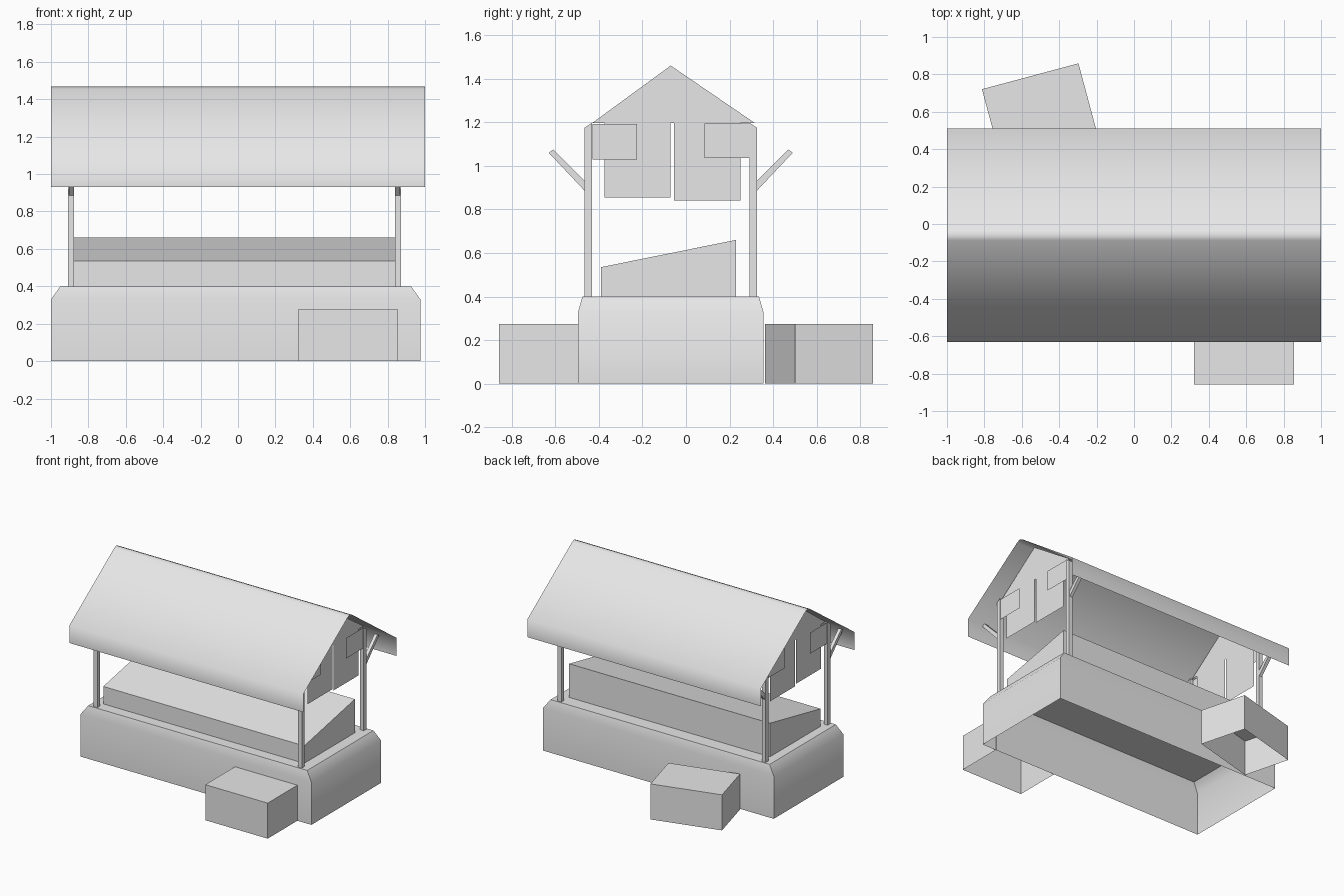
import bpy
import bmesh
from math import radians
from mathutils import Matrix

if "Cube" in bpy.data.objects:
    bpy.data.objects.remove(bpy.data.objects["Cube"], do_unlink=True)

GREY = (0.8, 0.8, 0.8, 1.0)
mat = bpy.data.materials.new("plain_grey")
mat.use_nodes = True
mat.diffuse_color = GREY
mat.node_tree.nodes["Principled BSDF"].inputs["Base Color"].default_value = GREY


def finish(name, bm, smooth=None):
    mesh = bpy.data.meshes.new(name)
    bm.to_mesh(mesh)
    bm.free()
    mesh.materials.append(mat)
    obj = bpy.data.objects.new(name, mesh)
    bpy.context.collection.objects.link(obj)
    if smooth:
        bpy.ops.object.select_all(action="DESELECT")
        obj.select_set(True)
        bpy.context.view_layer.objects.active = obj
        bpy.ops.object.shade_smooth_by_angle(angle=radians(smooth))
    return obj


def prism(name, profile, x0, x1):
    """Solid with a (y, z) profile running along x."""
    bm = bmesh.new()
    a, b = [[bm.verts.new((x, y, z)) for y, z in profile] for x in (x0, x1)]
    bm.faces.new(a)
    bm.faces.new(b)
    for i in range(len(a)):
        j = (i + 1) % len(a)
        bm.faces.new((a[i], a[j], b[j], b[i]))
    bmesh.ops.recalc_face_normals(bm, faces=bm.faces)
    return finish(name, bm)


def shell(name, rings, smooth=None, matrix=None):
    """Open-bottomed box lofted through (x0, x1, y0, y1, z) rings."""
    bm = bmesh.new()
    loops = [[bm.verts.new(p) for p in
              ((x0, y0, z), (x1, y0, z), (x1, y1, z), (x0, y1, z))]
             for x0, x1, y0, y1, z in rings]
    for lo, hi in zip(loops, loops[1:]):
        for i in range(4):
            j = (i + 1) % 4
            bm.faces.new((lo[i], lo[j], hi[j], hi[i]))
    bm.faces.new(loops[-1])
    if matrix:
        bm.transform(matrix)
    return finish(name, bm, smooth)


def sheet(name, profile, x, side):
    """Flat panel across x, facing outward."""
    bm = bmesh.new()
    face = bm.faces.new([bm.verts.new((x, y, z)) for y, z in profile])
    face.normal_update()
    if face.normal.x * side < 0:
        face.normal_flip()
    return finish(name, bm)


def rect(y0, y1, z0, z1):
    return [(y0, z0), (y1, z0), (y1, z1), (y0, z1)]


# Base with sloped shoulders
shell("base", [(-1, 0.975, -0.495, 0.355, 0), (-1, 0.975, -0.495, 0.355, 0.33),
               (-0.95, 0.925, -0.475, 0.335, 0.4)], smooth=40)

# Slanted counter
prism("counter", [(-0.39, 0.4), (0.23, 0.4), (0.23, 0.66), (-0.39, 0.535)], -0.88, 0.84)

# Crates, one straight in front and one turned at the back
half = (-0.267, 0.267, -0.185, 0.185)
crate = [half + (0,), half + (0.275,)]
shell("front_crate", crate, matrix=Matrix.Translation((0.588, -0.673, 0)))
shell("back_crate", crate, matrix=Matrix.Translation((-0.507, 0.611, 0))
      @ Matrix.Rotation(radians(15), 4, "Z"))

# Posts and braces, mirrored about the ridge line
MID = -0.07
post = [(0.362, 0.4), (0.395, 0.4), (0.395, 1.175), (0.362, 1.197)]
brace = [(0.39, 0.88), (0.56, 1.06), (0.54, 1.075), (0.39, 0.925)]
for end, x in (("left", 0.84), ("right", -0.91)):
    for row, s in (("front", -1), ("back", 1)):
        prism(f"{row}_{end}_post", [(MID + s * y, z) for y, z in post], x, x + 0.032)
        bx = x if end == "left" else x + 0.007
        prism(f"{row}_{end}_brace", [(MID + s * y, z) for y, z in brace], bx, bx + 0.025)

# Gables and hanging panels at each end
panels = {"front_panel": rect(-0.375, -0.07, 0.855, 1.197),
          "back_panel": rect(-0.055, 0.25, 0.84, 1.197)}
small = {"front_tag": rect(-0.43, -0.225, 1.03, 1.192),
         "back_tag": rect(0.085, 0.295, 1.037, 1.195)}
for end, x, side in (("left", 0.856, 1), ("right", -0.894, -1)):
    sheet(f"{end}_gable", [(-0.43, 1.197), (0.315, 1.197), (MID, 1.46)], x, side)
    for name, shape in panels.items():
        sheet(f"{end}_{name}", shape, x, side)
    for name, shape in small.items():
        sheet(f"{end}_{name}", shape, x + side * 0.01, side)

# Thin roof with a softened ridge and dropped eaves
roof = [(-0.63, 0.93), (-0.63, 1.07), (-0.088, 1.455), (-0.06, 1.467),
        (-0.032, 1.455), (0.51, 1.07), (0.51, 0.93)]
bm = bmesh.new()
rows = [[bm.verts.new((x, y, z)) for x in (-1, 1)] for y, z in roof]
for (a, b), (c, d) in zip(rows, rows[1:]):
    bm.faces.new((a, b, d, c))
finish("roof", bm, smooth=80)
